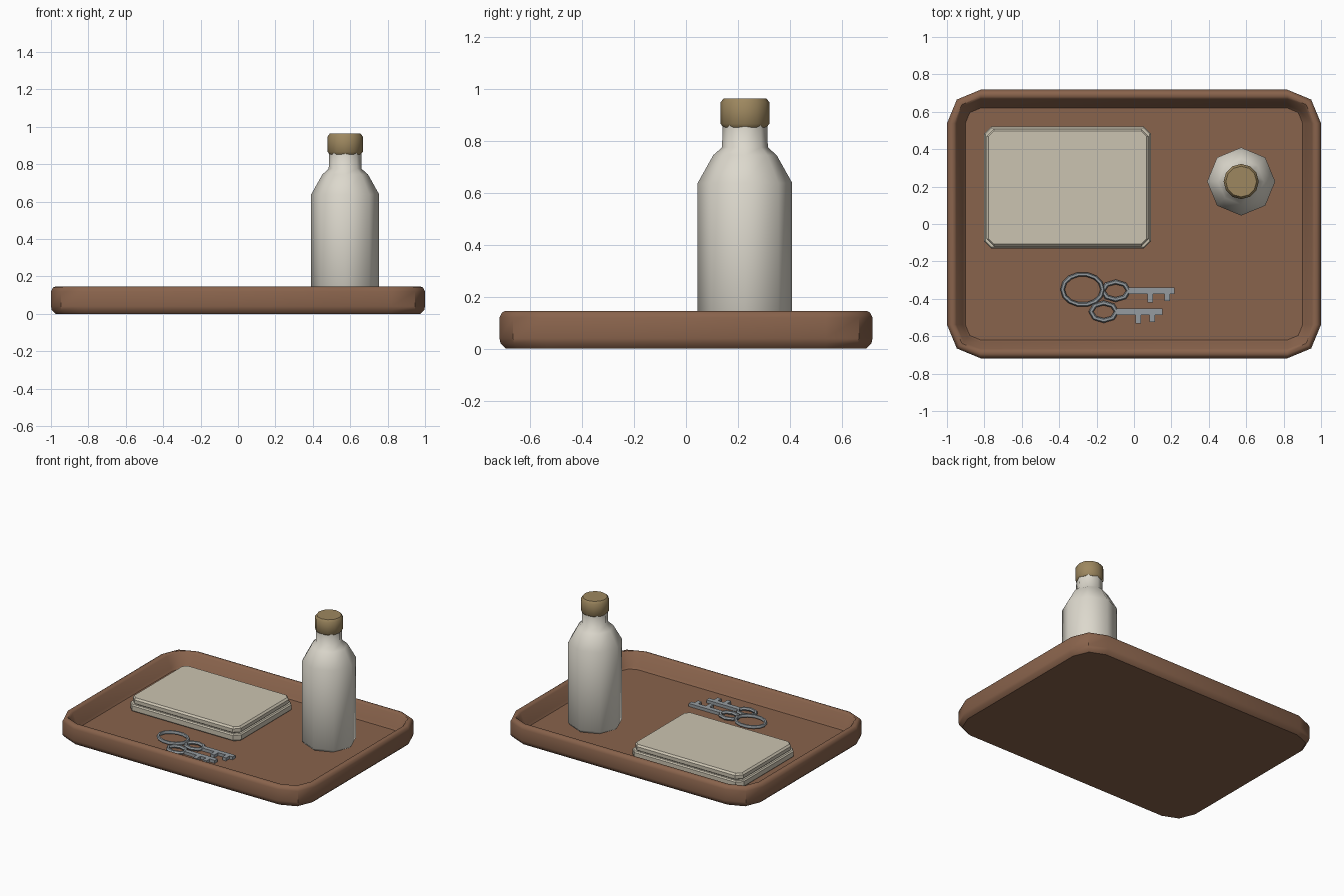
import bpy, bmesh, math
from math import sin, cos, pi

if "Cube" in bpy.data.objects:
    bpy.data.objects.remove(bpy.data.objects["Cube"])


def material(name, rgb):
    m = bpy.data.materials.new(name)
    m.diffuse_color = (*rgb, 1)
    m.use_nodes = True
    m.node_tree.nodes["Principled BSDF"].inputs["Base Color"].default_value = m.diffuse_color
    return m


WOOD = material("wood", (0.25, 0.125, 0.072))
CREAM = material("cream", (0.72, 0.69, 0.61))
PAPER = material("paper", (0.60, 0.55, 0.44))
CORK = material("cork", (0.34, 0.245, 0.115))
STEEL = material("steel", (0.30, 0.33, 0.35))
FLOOR = 0.04


def finish(name, bm, mat, angle):
    bmesh.ops.recalc_face_normals(bm, faces=bm.faces)
    me = bpy.data.meshes.new(name)
    bm.to_mesh(me)
    bm.free()
    me.materials.append(mat)
    me.shade_smooth()
    me.set_sharp_from_angle(angle=math.radians(angle))
    ob = bpy.data.objects.new(name, me)
    bpy.context.collection.objects.link(ob)
    return ob


def loft(bm, rings, closed=False):
    """Skin a list of rings; cap both ends, or join last to first."""
    vs = [[bm.verts.new(p) for p in r] for r in rings]
    n = len(vs[0])
    pairs = list(zip(vs, vs[1:])) + ([(vs[-1], vs[0])] if closed else [])
    for a, b in pairs:
        for i in range(n):
            j = (i + 1) % n
            bm.faces.new((a[i], a[j], b[j], b[i]))
    if not closed:
        bm.faces.new(vs[0][::-1])
        bm.faces.new(vs[-1])


def rounded_rect(cx, cy, hx, hy, r, z, seg):
    pts = []
    for k, (sx, sy) in enumerate([(1, 1), (-1, 1), (-1, -1), (1, -1)]):
        for i in range(seg + 1):
            a = pi / 2 * (k + i / seg)
            pts.append((cx + sx * (hx - r) + r * cos(a),
                        cy + sy * (hy - r) + r * sin(a), z))
    return pts


def slab(name, cx, cy, hx, hy, r, seg, profile, mat, angle):
    bm = bmesh.new()
    loft(bm, [rounded_rect(cx, cy, hx - d, hy - d, r - d, z, seg) for d, z in profile])
    return finish(name, bm, mat, angle)


def lathe(name, cx, cy, sides, profile, mat, angle):
    bm = bmesh.new()
    loft(bm, [[(cx + r * cos(2 * pi * i / sides), cy + r * sin(2 * pi * i / sides), z)
               for i in range(sides)] for r, z in profile])
    return finish(name, bm, mat, angle)


def oval_loop(bm, cx, cy, z, rx, ry, t, sides):
    """Oval ring of round wire, thickness radius t."""
    rings = []
    for i in range(sides):
        a = 2 * pi * i / sides
        rings.append([(cx + (rx + t * cos(b)) * cos(a), cy + (ry + t * cos(b)) * sin(a),
                       z + t * sin(b)) for b in (k * pi / 3 for k in range(6))])
    loft(bm, rings, closed=True)


# Tray with raised rim
slab("tray", 0, 0, 1.0, 0.718, 0.18, 2,
     [(0.025, 0), (0.004, 0.02), (0, 0.04), (0, 0.12), (0.01, 0.14), (0.022, 0.145),
      (0.038, 0.145), (0.05, 0.135), (0.085, 0.055), (0.098, FLOOR)], WOOD, 42)

# Two stacked paper blocks
slab("lower_pad", -0.355, 0.195, 0.447, 0.327, 0.04, 1,
     [(0.008, FLOOR), (0, 0.048), (0, 0.082), (0.008, 0.09)], PAPER, 30)
slab("upper_pad", -0.355, 0.195, 0.434, 0.314, 0.04, 1,
     [(0.008, 0.09), (0, 0.097), (0, 0.122), (0.012, 0.134)], PAPER, 30)

# Bottle and stopper
BX, BY = 0.573, 0.227
lathe("bottle", BX, BY, 8,
      [(0.165, FLOOR), (0.182, 0.06), (0.182, 0.638), (0.122, 0.745),
       (0.088, 0.775), (0.086, 0.87)], CREAM, 60)
lathe("stopper", BX, BY, 12,
      [(0.083, 0.852), (0.094, 0.866), (0.094, 0.948), (0.082, 0.964)], CORK, 50)


# Keys: oval bow, shaft with two teeth
def key(name, bx, by, teeth):
    bm = bmesh.new()
    oval_loop(bm, bx, by, FLOOR + 0.013, 0.068, 0.047, 0.013, 8)
    x0, x1, top, bot = bx + 0.068, bx + 0.315, by + 0.017, by - 0.017
    pts = [(x1, top), (x0, top), (x0, bot)]
    for start, width, depth in teeth:
        a, b = bx + start, bx + start + width
        pts += [(a, bot), (a, bot - depth), (b, bot - depth), (b, bot)]
    pts.append((x1, bot))
    loft(bm, [[(x, y, z) for x, y in pts] for z in (FLOOR + 0.002, FLOOR + 0.024)])
    return finish(name, bm, STEEL, 40)


key("key_back", -0.098, -0.357, [(0.17, 0.03, 0.045), (0.26, 0.03, 0.038)])
key("key_front", -0.162, -0.469, [(0.17, 0.03, 0.045), (0.245, 0.03, 0.038)])

# Key ring
bm = bmesh.new()
oval_loop(bm, -0.275, -0.35, 0.062, 0.107, 0.082, 0.012, 14)
finish("key_ring", bm, STEEL, 60)
